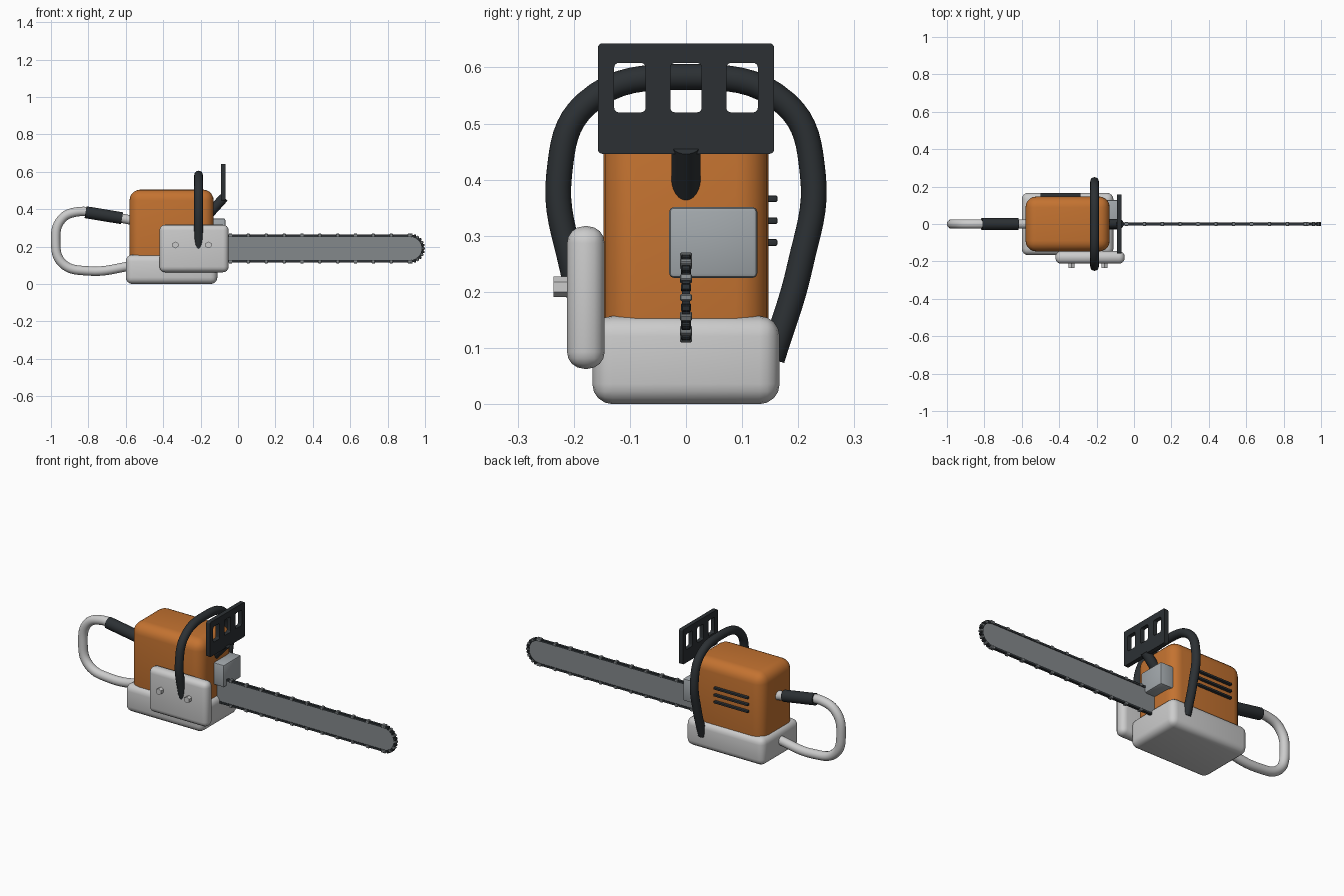
import bpy
from math import pi, sin, cos, radians
from mathutils import Vector

if "Cube" in bpy.data.objects:
    bpy.data.objects.remove(bpy.data.objects["Cube"])


def material(name, rgb):
    m = bpy.data.materials.new(name)
    m.diffuse_color = (*rgb, 1)
    m.use_nodes = True
    m.node_tree.nodes["Principled BSDF"].inputs["Base Color"].default_value = m.diffuse_color
    return m


ORANGE = material("orange", (0.55, 0.17, 0.03))
BLACK = material("black", (0.025, 0.03, 0.034))
STEEL = material("steel", (0.23, 0.25, 0.26))
MUFFLER = material("pale_steel", (0.36, 0.39, 0.41))


def finish(ob, name, mat=None, angle=35):
    ob.name = name
    if mat:
        ob.data.materials.append(mat)
    bpy.ops.object.select_all(action='DESELECT')
    ob.select_set(True)
    bpy.context.view_layer.objects.active = ob
    if ob.type == 'CURVE':
        bpy.ops.object.convert(target='MESH')
        ob = bpy.context.object
    bpy.ops.object.shade_smooth_by_angle(angle=radians(angle))
    return ob


def box(name, lo, hi, mat=None, bevel=0.0, segments=4, tilt=0.0):
    lo, hi = Vector(lo), Vector(hi)
    bpy.ops.mesh.primitive_cube_add(size=1, location=(lo + hi) / 2)
    ob = bpy.context.object
    ob.scale = hi - lo
    bpy.ops.object.transform_apply(location=False, rotation=False, scale=True)
    ob.rotation_euler.y = tilt
    if bevel:
        mod = ob.modifiers.new("bevel", 'BEVEL')
        mod.width, mod.segments = bevel, segments
        bpy.ops.object.modifier_apply(modifier=mod.name)
    return finish(ob, name, mat)


def rod(name, a, b, radius, mat=None, sides=24):
    a, b = Vector(a), Vector(b)
    bpy.ops.mesh.primitive_cylinder_add(vertices=sides, radius=radius, depth=(b - a).length,
                                        location=(a + b) / 2)
    ob = bpy.context.object
    ob.rotation_euler = (b - a).to_track_quat('Z', 'Y').to_euler()
    return finish(ob, name, mat)


def tube(name, points, radius, mat=None):
    cu = bpy.data.curves.new(name, 'CURVE')
    cu.dimensions = '3D'
    cu.bevel_depth, cu.bevel_resolution = radius, 6
    cu.use_fill_caps = True
    sp = cu.splines.new('BEZIER')
    sp.resolution_u = 8
    sp.bezier_points.add(len(points) - 1)
    for bp, p in zip(sp.bezier_points, points):
        bp.co = p
        bp.handle_left_type = bp.handle_right_type = 'AUTO'
    ob = bpy.data.objects.new(name, cu)
    bpy.context.collection.objects.link(ob)
    return finish(ob, name, mat)


def plate(name, outlines, half, location, rotation, mat=None, bevel=0.0):
    """Flat plate; outlines after the first become holes."""
    cu = bpy.data.curves.new(name, 'CURVE')
    cu.dimensions, cu.fill_mode = '2D', 'BOTH'
    cu.extrude, cu.bevel_depth, cu.bevel_resolution = half - bevel, bevel, 1
    for pts in outlines:
        sp = cu.splines.new('POLY')
        sp.points.add(len(pts) - 1)
        for sp_pt, (u, v) in zip(sp.points, pts):
            sp_pt.co = (u, v, 0, 1)
        sp.use_cyclic_u = True
    ob = bpy.data.objects.new(name, cu)
    ob.location, ob.rotation_euler = location, rotation
    bpy.context.collection.objects.link(ob)
    return finish(ob, name, mat)


def rounded_rect(u0, u1, v0, v1, r):
    pts = []
    for k, (cu, cv) in enumerate([(u1 - r, v1 - r), (u0 + r, v1 - r), (u0 + r, v0 + r), (u1 - r, v0 + r)]):
        pts += [(cu + r * cos(pi / 2 * (k + t / 4)), cv + r * sin(pi / 2 * (k + t / 4))) for t in range(5)]
    return pts


# Engine housing
box("base_housing", (-0.6, -0.167, 0), (-0.11, 0.167, 0.157), None, 0.036)
box("engine_body", (-0.58, -0.147, 0.06), (-0.13, 0.147, 0.505), ORANGE, 0.058, 5)
box("clutch_cover", (-0.42, -0.212, 0.063), (-0.05, -0.145, 0.317), None, 0.03)
box("muffler", (-0.17, -0.03, 0.225), (-0.068, 0.127, 0.351), MUFFLER, 0.008, 2)
for i, x in enumerate((-0.335, -0.158)):
    rod(f"cover_nut_{i + 1}", (x, -0.2, 0.209), (x, -0.236, 0.209), 0.018, None, 6)
for i, z in enumerate((0.288, 0.327, 0.366)):
    box(f"vent_slat_{i + 1}", (-0.5, 0.135, z - 0.006), (-0.285, 0.163, z + 0.006), BLACK, 0.003, 2)

# Rear handle and grip
tube("rear_handle", [(-0.55, 0, 0.338), (-0.72, 0, 0.369), (-0.86, 0, 0.386), (-0.945, 0, 0.345),
                     (-0.975, 0, 0.23), (-0.94, 0, 0.112), (-0.8, 0, 0.07), (-0.55, 0, 0.1)], 0.025)
rod("rear_grip", (-0.62, 0, 0.352), (-0.815, 0, 0.384), 0.032, BLACK)

# Front wrap-around handle
side = [(0.153, 0.08), (0.203, 0.245), (0.226, 0.41), (0.178, 0.535)]
loop = [(-y, z) for y, z in side] + [(0, 0.583)] + side[::-1]
tube("front_handle", [(-0.211, y, z) for y, z in loop], 0.023, BLACK)

# Hand guard with three windows
windows = [rounded_rect(y - 0.028, y + 0.028, 0.52, 0.608, 0.008) for y in (-0.1, 0, 0.1)]
plate("hand_guard", [rounded_rect(-0.157, 0.157, 0.446, 0.643, 0.008)] + windows, 0.012,
      (-0.078, 0, 0), (pi / 2, 0, pi / 2), BLACK)
rod("guard_arm", (-0.15, 0, 0.38), (-0.075, 0, 0.463), 0.026, BLACK)

# Guide bar and chain
BAR_Z, NOSE_X, TAIL_X = 0.19, 0.92, -0.15


def bar_outline(r, tail=TAIL_X):
    arc = [(NOSE_X + r * cos(a), r * sin(a)) for a in (-pi / 2 + pi * k / 24 for k in range(25))]
    return arc + [(tail, r), (tail, -r)]


plate("guide_bar", [bar_outline(0.067)], 0.005, (0, 0, BAR_Z), (pi / 2, 0, 0), STEEL)
plate("chain_band", [bar_outline(0.074, -0.16), bar_outline(0.062, -0.148)], 0.0075,
      (0, 0, BAR_Z), (pi / 2, 0, 0), BLACK)


def chain_block(name, x, z, tilt, size, mat):
    h = Vector(size) / 2
    c = Vector((x, 0, z))
    box(name, c - h, c + h, mat, 0.002, 1, tilt)


# Cutters along both straight runs
for i in range(11):
    x = -0.04 + i * 0.0955
    for label, s in (("top", 1), ("bottom", -1)):
        chain_block(f"{label}_cutter_{i + 1}", x, BAR_Z + s * 0.071, 0, (0.018, 0.021, 0.016), STEEL)

# Cutters and links around the nose
for k in range(-6, 7):
    a = radians(k * 14)
    even = k % 2 == 0
    r = 0.0715
    chain_block(f"nose_{'cutter' if even else 'link'}_{k + 7}", NOSE_X + r * cos(a), BAR_Z + r * sin(a), -a,
                (0.017, 0.021 if even else 0.017, 0.012), STEEL if even else BLACK)
